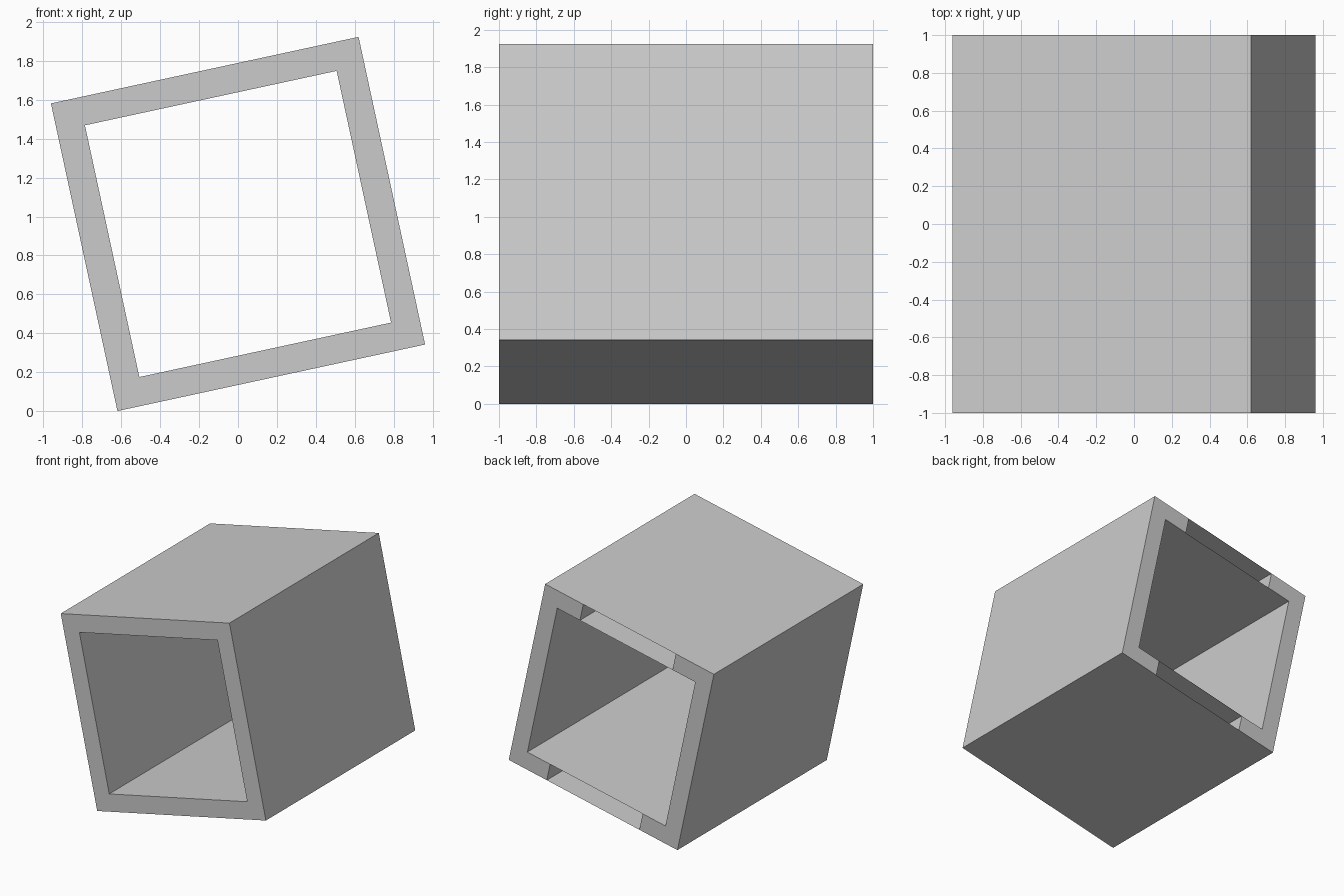
import bpy, bmesh, math

if "Cube" in bpy.data.objects:
    bpy.data.objects.remove(bpy.data.objects["Cube"])

OUT, INN, SLOT, D = 0.809, 0.662, 0.444, 1.0   # half sizes: outer, inner, slot, depth
TILT = math.radians(-12.2)

bm = bmesh.new()


def face(pts):
    bm.faces.new([bm.verts.new(p) for p in pts])


# Solid C-shaped left and right halves, running front to back
for s in (-1, 1):
    prof = [(s * SLOT, -OUT), (s * OUT, -OUT), (s * OUT, OUT), (s * SLOT, OUT),
            (s * SLOT, INN), (s * INN, INN), (s * INN, -INN), (s * SLOT, -INN)]
    for y in (-D, D):
        face([(x, y, z) for x, z in prof])
    for (x0, z0), (x1, z1) in zip(prof, prof[1:] + prof[:1]):
        face([(x0, -D, z0), (x1, -D, z1), (x1, D, z1), (x0, D, z0)])

# Thin sheets and front cap around the slots in the top and bottom walls (open at back)
for s in (-1, 1):
    for z in (s * OUT, s * INN):
        face([(-SLOT, -D, z), (SLOT, -D, z), (SLOT, D, z), (-SLOT, D, z)])
    face([(-SLOT, -D, s * INN), (SLOT, -D, s * INN), (SLOT, -D, s * OUT), (-SLOT, -D, s * OUT)])

bmesh.ops.remove_doubles(bm, verts=bm.verts, dist=1e-4)
bmesh.ops.recalc_face_normals(bm, faces=bm.faces)

mesh = bpy.data.meshes.new("square_tube")
bm.to_mesh(mesh)
bm.free()
tube = bpy.data.objects.new("square_tube", mesh)
bpy.context.collection.objects.link(tube)

# Tip the tube so it rests on its lower left edge
tube.rotation_euler = (0, TILT, 0)
tube.location.z = OUT * (math.cos(TILT) + abs(math.sin(TILT)))
